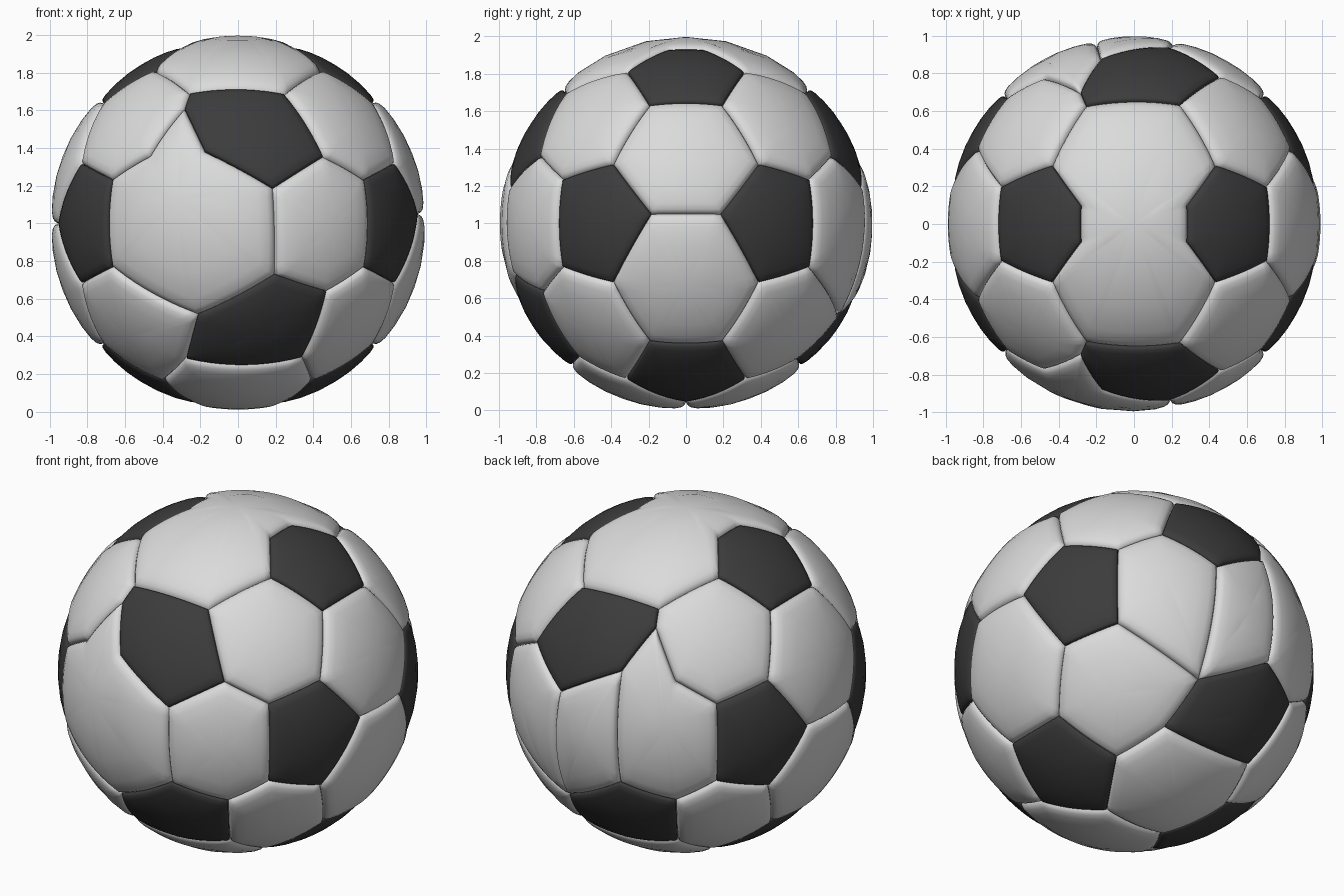
import bpy, bmesh, math
from mathutils import Vector

if "Cube" in bpy.data.objects:
    bpy.data.objects.remove(bpy.data.objects["Cube"])

PHI = (1 + 5 ** 0.5) / 2
SCALE = 0.596                      # truncated icosahedron -> ball units
CENTRE = Vector((0, 0, 1))


def material(name, rgb):
    m = bpy.data.materials.new(name)
    m.diffuse_color = (*rgb, 1)
    m.use_nodes = True
    m.node_tree.nodes["Principled BSDF"].inputs["Base Color"].default_value = m.diffuse_color
    return m


# icosahedron corners = middles of the dark panels
corners = []
for a in (1, -1):
    for b in (1, -1):
        corners += [Vector((0, a * PHI, b)), Vector((b, 0, a * PHI)), Vector((a * PHI, b, 0))]
N = range(12)


def near(i, j):
    return i != j and (corners[i] - corners[j]).length < 2.1


# seam corners pulled out of their regular place: regular -> stitched position
moves = []
for s in (1, -1):
    # upper front and back panels lean to +x
    moves += [((0, s * .96, .2), (.19, s * .95, .19)),
              ((.32, s * .84, .4), (.46, s * .79, .36)),
              ((-.32, s * .84, .4), (-.18, s * .89, .39)),
              ((.2, s * .64, .72), (.25, s * .65, .70)),
              ((-.2, s * .64, .72), (-.26, s * .64, .70))]
    # lower front and back panels, half a turn from each other
    moves += [((0, -s * .96, -.2), (s * .2, -s * .93, -.28)),
              ((s * .32, -s * .84, -.4), (s * .48, -s * .78, -.37)),
              ((-s * .32, -s * .84, -.4), (-s * .22, -s * .83, -.5)),
              ((s * .2, -s * .64, -.72), (s * .35, -s * .58, -.73)),
              ((-s * .2, -s * .64, -.72), (-s * .28, -s * .6, -.73))]
    # right seam and side panels
    moves.append(((.96, s * .2, 0), (.965, s * .19, .05)))
    for t in (1, -1):
        moves.append(((t * .4, s * .32, .84), (t * .45, s * .32, .83)))
        for u in (1, -1):
            moves.append(((t * .64, s * .72, u * .2), (t * .69, s * .68, u * .24)))
moves = [(Vector(a), Vector(b).normalized()) for a, b in moves]


def seam_corner(i, j):
    v = (2 * corners[i] + corners[j]) / 3 * SCALE
    for old, new in moves:
        if (v - old).length < 0.06:
            return new
    return v.normalized()


def D(*p):
    return Vector(p).normalized()


def without(points, *drop):
    return [p for p in points if all((p - d).length > 0.03 for d in drop)]


def has(points, p):
    return any((q - p).length < 0.03 for q in points)


TIPS = [D(x, y, .94) for x in (.29, -.29) for y in (.1, -.1)]
TIP_OLD = [D(.2, 0, .96), D(-.2, 0, .96)]

# dark five-sided panels
dark = []
for i in N:
    pts = [seam_corner(i, j) for j in N if near(i, j)]
    for old in TIP_OLD:
        if has(pts, old):          # blunt tip on the two top panels
            pts = without(pts, old) + [t for t in TIPS if t.x * old.x > 0]
    for s in (1, -1):
        if has(pts, D(-.18, s * .89, .39)):
            pts.append(D(-.29, s * .71, .62))
    dark.append(pts)

# light six-sided panels
light, top = [], list(TIPS)
A, B = D(.19, .95, .19), D(-.2, .93, -.28)
for i in N:
    for j in range(i + 1, 12):
        for k in range(j + 1, 12):
            if not (near(i, j) and near(j, k) and near(i, k)):
                continue
            tri = (i, j, k)
            pts = [seam_corner(p, q) for p in tri for q in tri if p != q]
            if has(pts, TIP_OLD[0]) and has(pts, TIP_OLD[1]):
                top += without(pts, *TIP_OLD)      # both top panels are one piece
                continue
            for s in (1, -1):                      # cranked seam on the left
                low = D(-.18, s * .89, .39)
                if has(pts, low) and has(pts, D(-.69, s * .68, .24)):
                    pts += [D(-.48, s * .79, .37), D(-.29, s * .71, .62)]
                    if not has(pts, D(.19, s * .95, .19)):
                        pts = without(pts, low)
            if has(pts, A) and has(pts, B):        # room for the back strip
                pts = without(pts, B if sum(p.x for p in pts) > 0 else A)
            light.append(pts)
light.append(top)
light.append([A, D(.22, .83, -.5), B, D(-.18, .89, .39)])    # back strip


def add_panel(bm, pts, profile, seg=10):
    """Padded panel: rings shrinking towards the middle, dipping at the seam."""
    c = sum(pts, Vector()).normalized()
    u = c.orthogonal().normalized()
    w = c.cross(u)
    pts = sorted(pts, key=lambda p: math.atan2(p.dot(w), p.dot(u)))
    edge = [a.lerp(b, k / seg).normalized()
            for a, b in zip(pts, pts[1:] + pts[:1]) for k in range(seg)]
    rings = [[bm.verts.new(CENTRE + c.lerp(e, t).normalized() * r) for e in edge]
             for t, r in profile]
    n = len(edge)
    for outer, inner in zip(rings, rings[1:]):
        for k in range(n):
            m = (k + 1) % n
            bm.faces.new((outer[k], outer[m], inner[m], inner[k]))
    mid = bm.verts.new(CENTRE + c * profile[-1][1])
    for k in range(n):
        bm.faces.new((rings[-1][k], rings[-1][(k + 1) % n], mid))


def build(name, panels, profile, mat):
    bm = bmesh.new()
    for pts in panels:
        add_panel(bm, pts, profile)
    for f in bm.faces:
        f.smooth = True
    me = bpy.data.meshes.new(name)
    bm.to_mesh(me)
    bm.free()
    me.materials.append(mat)
    ob = bpy.data.objects.new(name, me)
    bpy.context.collection.objects.link(ob)


build("dark_panels", dark,
      [(1, .953), (.99, .968), (.96, .976), (.85, .981), (.6, .985), (.3, .987)],
      material("black", (.045, .045, .045)))
build("light_panels", light,
      [(1, .953), (.99, .963), (.965, .975), (.92, .984), (.82, .991), (.6, .995), (.3, .997)],
      material("off_white", (.70, .71, .70)))
